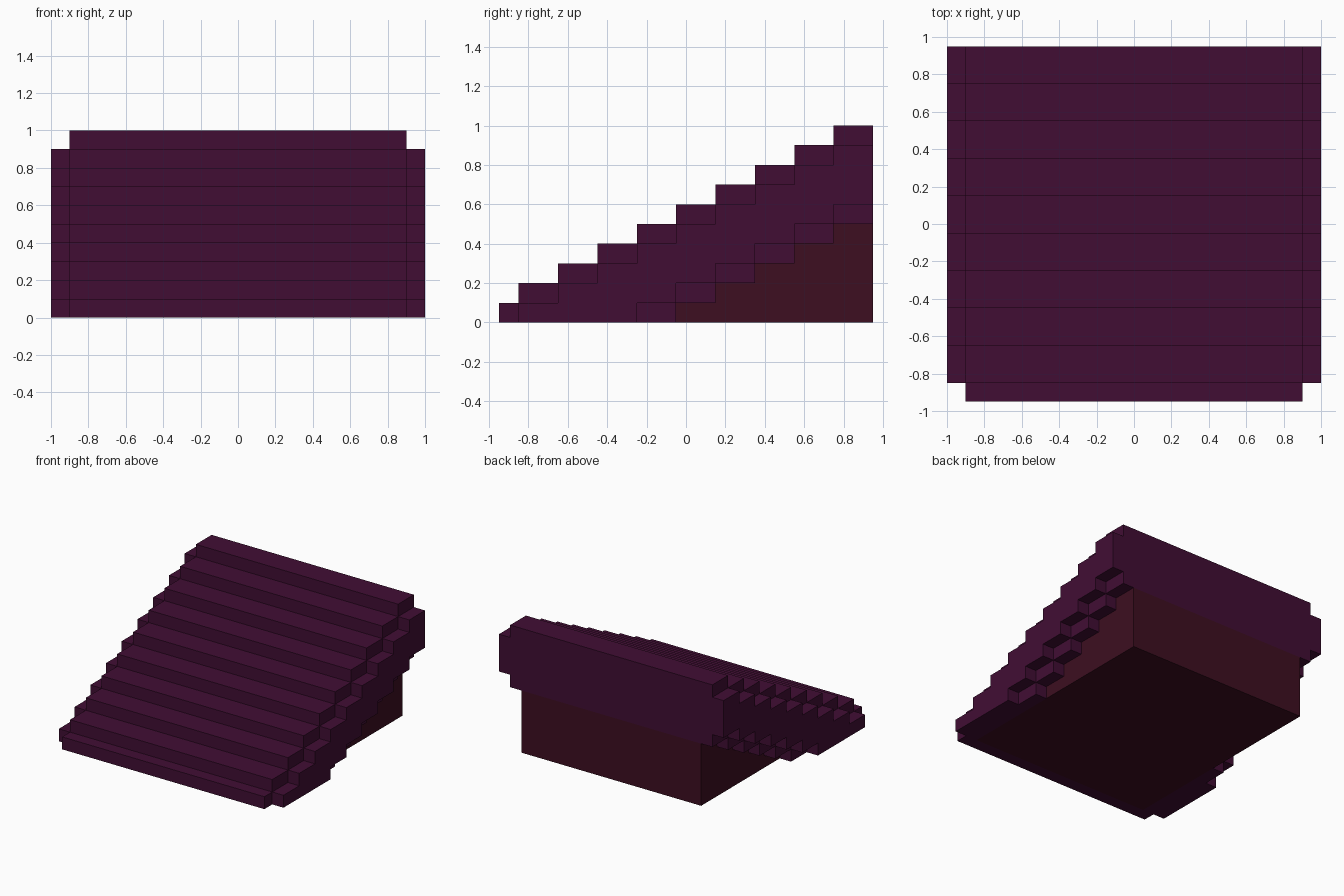
import bpy, bmesh

if "Cube" in bpy.data.objects:
    bpy.data.objects.remove(bpy.data.objects["Cube"])


def material(name, rgb):
    m = bpy.data.materials.new(name)
    m.diffuse_color = (*rgb, 1)
    m.use_nodes = True
    m.node_tree.nodes["Principled BSDF"].inputs["Base Color"].default_value = m.diffuse_color
    return m


PURPLE = material("dark purple", (0.053, 0.0042, 0.034))
RED = material("dark red", (0.047, 0.0045, 0.0150))

RISE = 0.1
# Step boundaries along y: a short first tread, then ten even ones
EDGES = [-0.95] + [-0.85 + 0.2 * i for i in range(10)]


def stair(name, mat, x0, x1, first, top, bottom):
    """Stepped profile in the yz plane, extruded from x0 to x1."""
    pts = []
    for i in range(first, 10):
        pts += [(EDGES[i], top(i) * RISE), (EDGES[i + 1], top(i) * RISE)]
    for i in range(9, first - 1, -1):
        pts += [(EDGES[i + 1], bottom(i) * RISE), (EDGES[i], bottom(i) * RISE)]
    # Drop points repeated where neighbouring steps share a height
    pts = [p for k, p in enumerate(pts) if p != pts[k - 1]]
    bm = bmesh.new()
    face = bm.faces.new([bm.verts.new((x0, y, z)) for y, z in pts])
    ext = bmesh.ops.extrude_face_region(bm, geom=[face], use_keep_orig=True)
    verts = [v for v in ext["geom"] if isinstance(v, bmesh.types.BMVert)]
    bmesh.ops.translate(bm, verts=verts, vec=(x1 - x0, 0, 0))
    bmesh.ops.recalc_face_normals(bm, faces=bm.faces)
    bmesh.ops.triangulate(bm, faces=[f for f in bm.faces if len(f.verts) > 4])
    mesh = bpy.data.meshes.new(name)
    bm.to_mesh(mesh)
    bm.free()
    mesh.materials.append(mat)
    bpy.context.collection.objects.link(bpy.data.objects.new(name, mesh))


# Main treads
stair("treads", PURPLE, -0.8, 0.8, 0,
      lambda i: i + 1, lambda i: 0 if i == 0 else max(1, i - 4))

# Red support under the treads
stair("support", RED, -0.8, 0.8, 1,
      lambda i: max(1, i - 4), lambda i: 0)

# Tread ends and outer side trim, left and right
for side, s in (("left", -1), ("right", 1)):
    stair(side + "_tread_end", PURPLE, s * 0.8, s * 0.9, 0,
          lambda i: i + 1, lambda i: max(0, i - 4))
    stair(side + "_side_trim", PURPLE, s * 0.9, s * 1.0, 1,
          lambda i: i, lambda i: max(0, i - 3))
